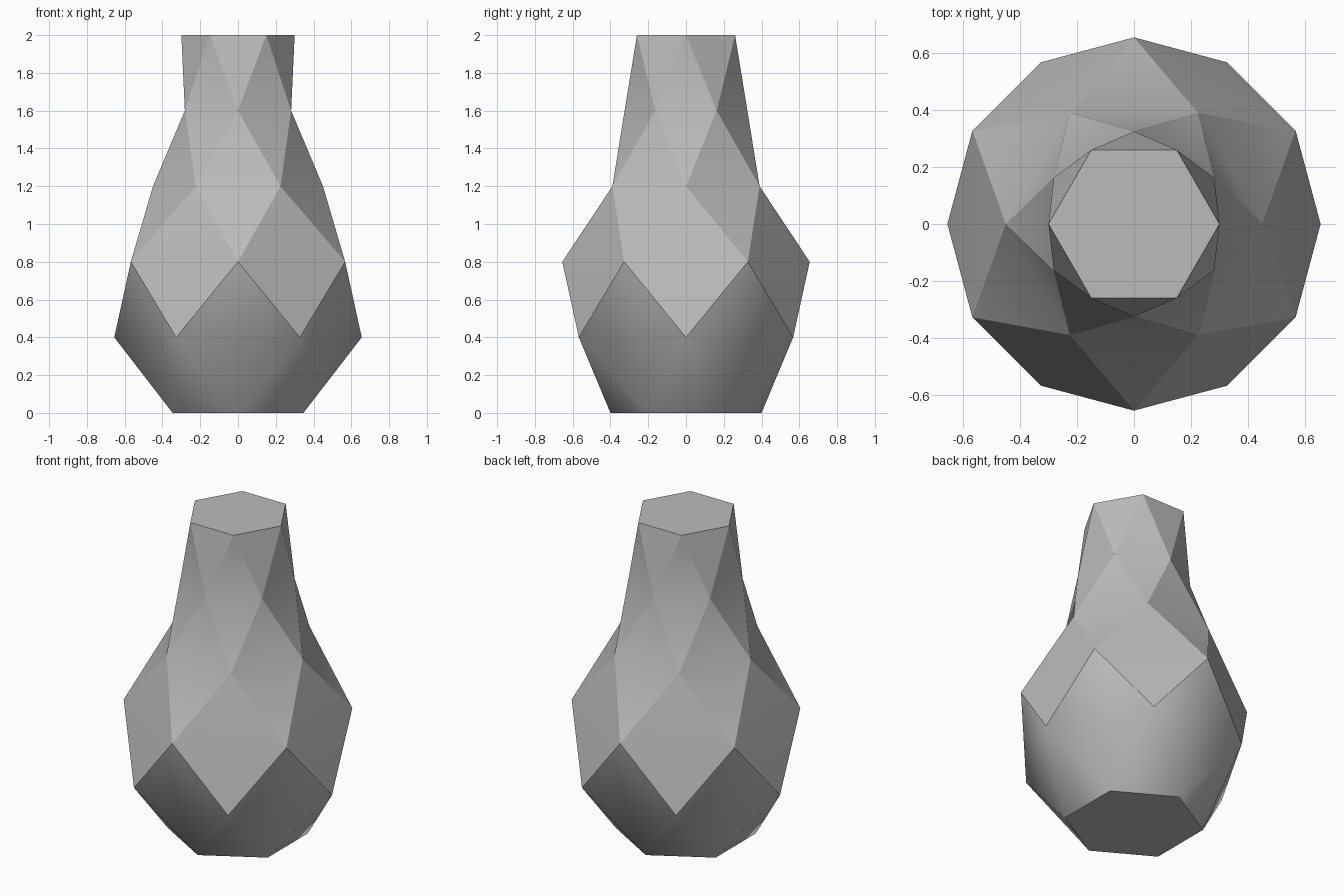
import bpy, bmesh
from math import cos, sin, radians

cube = bpy.data.objects.get("Cube")
if cube:
    bpy.data.objects.remove(cube, do_unlink=True)

# Single grey clay material
clay = bpy.data.materials.new("grey_clay")
clay.use_nodes = True
grey = (0.5, 0.5, 0.5, 1)
clay.diffuse_color = grey
clay.node_tree.nodes["Principled BSDF"].inputs["Base Color"].default_value = grey

# Ring radii from the base up, evenly spaced in height
SIDES = 6
RADII = [0.40, 0.655, 0.655, 0.45, 0.325, 0.30]
STEP = 2 / (len(RADII) - 1)
TURN = 180 / SIDES

bm = bmesh.new()

# Each ring is turned half a side from its neighbour
rings = []
for level, radius in enumerate(RADII):
    offset = TURN if level % 2 == 0 else 0
    angles = [radians(offset + 2 * TURN * i) for i in range(SIDES)]
    rings.append([bm.verts.new((radius * cos(a), radius * sin(a), level * STEP))
                  for a in angles])

# Triangle bands joining neighbouring rings
for level, (low, high) in enumerate(zip(rings, rings[1:])):
    shift = 1 if level % 2 == 0 else 0
    for i in range(SIDES):
        j = (i + 1) % SIDES
        bm.faces.new((low[i], low[j], high[(i + shift) % SIDES]))
        k = (i + shift) % SIDES
        bm.faces.new((high[k], high[k - 1], low[i]))

# Flat base and top
bm.faces.new(rings[0][::-1])
bm.faces.new(rings[-1])
bmesh.ops.recalc_face_normals(bm, faces=bm.faces)

mesh = bpy.data.meshes.new("faceted_vase")
bm.to_mesh(mesh)
bm.free()
mesh.materials.append(clay)
vase = bpy.data.objects.new("faceted_vase", mesh)
bpy.context.collection.objects.link(vase)

# Soft shading across shallow folds only
bpy.ops.object.select_all(action="DESELECT")
vase.select_set(True)
bpy.context.view_layer.objects.active = vase
bpy.ops.object.shade_smooth_by_angle(angle=radians(30))
